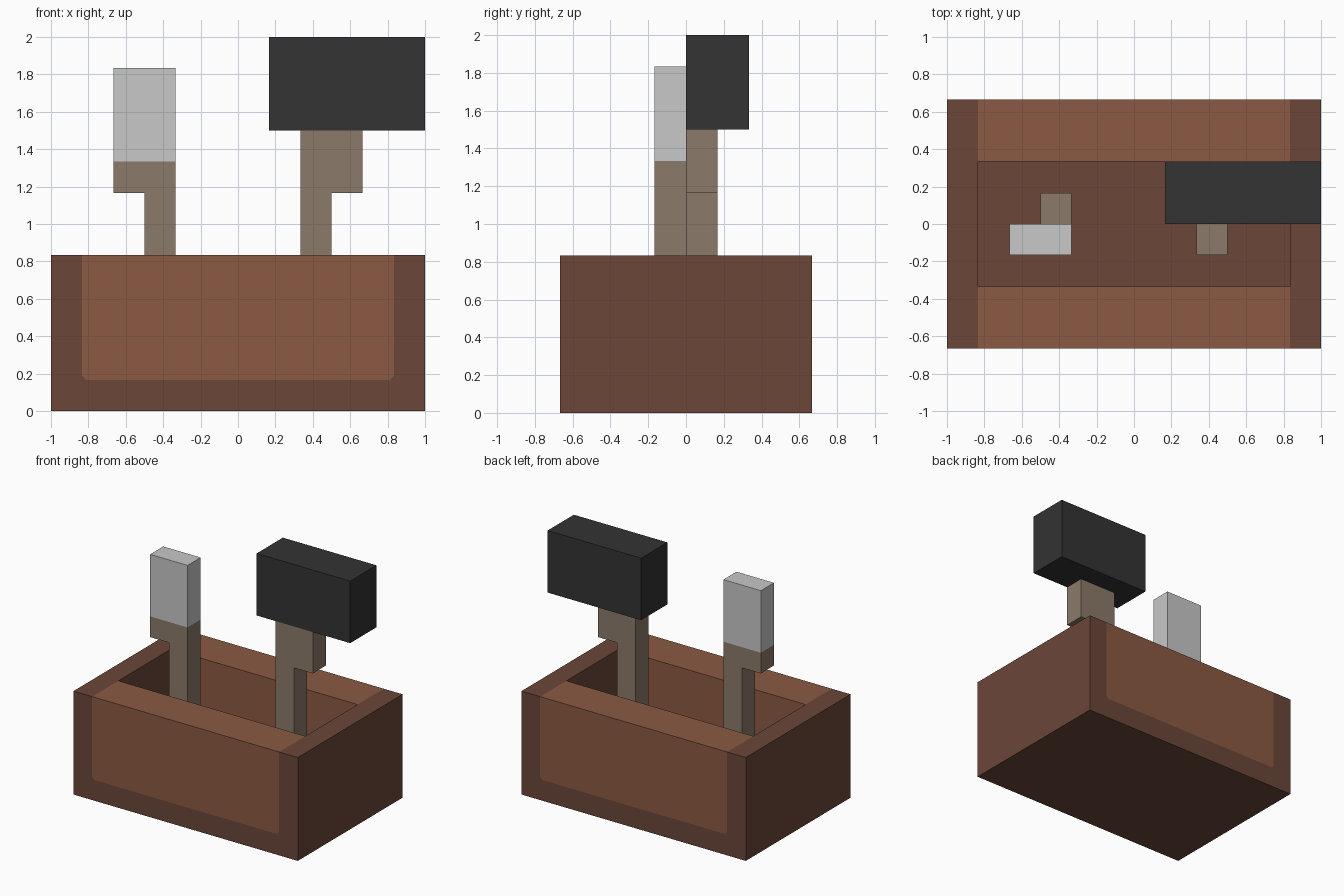
import bpy
import bmesh
from mathutils import Vector

cube = bpy.data.objects.get("Cube")
if cube:
    bpy.data.objects.remove(cube, do_unlink=True)

U = 1 / 6  # block size that every part is measured in


def material(name, r, g, b):
    def linear(c):
        c /= 255
        return c / 12.92 if c <= 0.04045 else ((c + 0.055) / 1.055) ** 2.4
    colour = (linear(r), linear(g), linear(b), 1)
    mat = bpy.data.materials.new(name)
    mat.use_nodes = True
    mat.diffuse_color = colour
    mat.node_tree.nodes["Principled BSDF"].inputs["Base Color"].default_value = colour
    return mat


dark_wood = material("dark wood", 107, 70, 57)
light_wood = material("light wood", 139, 90, 66)
handle_wood = material("handle wood", 139, 122, 105)
black = material("black head", 51, 51, 51)
metal = material("pale metal", 200, 200, 200)


def finish(name, bm, *mats):
    bmesh.ops.recalc_face_normals(bm, faces=bm.faces)
    mesh = bpy.data.meshes.new(name)
    bm.to_mesh(mesh)
    bm.free()
    for mat in mats:
        mesh.materials.append(mat)
    obj = bpy.data.objects.new(name, mesh)
    bpy.context.collection.objects.link(obj)
    return obj


def add_box(bm, low, high):
    low, high = Vector(low) * U, Vector(high) * U
    verts = bmesh.ops.create_cube(bm, size=1)["verts"]
    for v in verts:
        v.co = (low + high) / 2 + v.co * (high - low)


def block(name, low, high, mat):
    bm = bmesh.new()
    add_box(bm, low, high)
    return finish(name, bm, mat)


def handle(name, side, grip_top):
    # L-shaped outline pushed back one block, with a short foot on the floor
    bm = bmesh.new()
    outline = [(2, 1), (3, 1), (3, 7), (4, 7), (4, grip_top), (2, grip_top)]
    face = bm.faces.new([bm.verts.new((side * x * U, 0, z * U)) for x, z in outline])
    pushed = bmesh.ops.extrude_face_region(bm, geom=[face], use_keep_orig=True)["geom"]
    bmesh.ops.translate(bm, vec=(0, side * U, 0),
                        verts=[g for g in pushed if isinstance(g, bmesh.types.BMVert)])
    xs, ys = sorted((2 * side, 3 * side)), sorted((0, -side))
    add_box(bm, (xs[0], ys[0], 1), (xs[1], ys[1], 2))
    return finish(name, bm, handle_wood)


# Open box: cut a solid along the plank lines, then sink the middle of the top
bm = bmesh.new()
add_box(bm, (-6, -4, 0), (6, 4, 5))
for axis, places in (("X", (-5, 5)), ("Y", (-2, 2)), ("Z", (1,))):
    normal = Vector([axis == a for a in "XYZ"])
    for place in places:
        bmesh.ops.bisect_plane(bm, geom=bm.verts[:] + bm.edges[:] + bm.faces[:],
                               plane_co=normal * place * U, plane_no=normal)

opening = [f for f in bm.faces if f.calc_center_median().z > 4.9 * U
           and f.calc_center_median().xy.length < 0.01]
rim = list(opening[0].edges)
bmesh.ops.delete(bm, geom=opening, context="FACES_ONLY")
sunk = bmesh.ops.extrude_edge_only(bm, edges=rim)["geom"]
bmesh.ops.translate(bm, vec=(0, 0, -4 * U),
                    verts=[g for g in sunk if isinstance(g, bmesh.types.BMVert)])
bmesh.ops.contextual_create(bm, geom=[g for g in sunk if isinstance(g, bmesh.types.BMEdge)
                                      and abs(g.verts[0].co.z - g.verts[1].co.z) < 0.01])

# Clipped lower corners of the outer panels
corners = [v for v in bm.verts if abs(abs(v.co.x) - 5 * U) < 0.01
           and abs(abs(v.co.y) - 4 * U) < 0.01 and abs(v.co.z - U) < 0.01]
bmesh.ops.bevel(bm, geom=corners, offset=0.02, segments=1, affect="VERTICES")

# Side planks are light, the ends, floor and base are dark
for f in bm.faces:
    c = f.calc_center_median()
    f.material_index = int(abs(c.x) < 4.9 * U and c.z > 1.2 * U)
finish("open_box", bm, dark_wood, light_wood)

# Mallet
handle("mallet_handle", 1, 9)
block("mallet_head", (1, 0, 9), (6, 2, 12), black)

# Chisel
handle("chisel_handle", -1, 8)
block("chisel_blade", (-4, -1, 8), (-2, 0, 11), metal)
